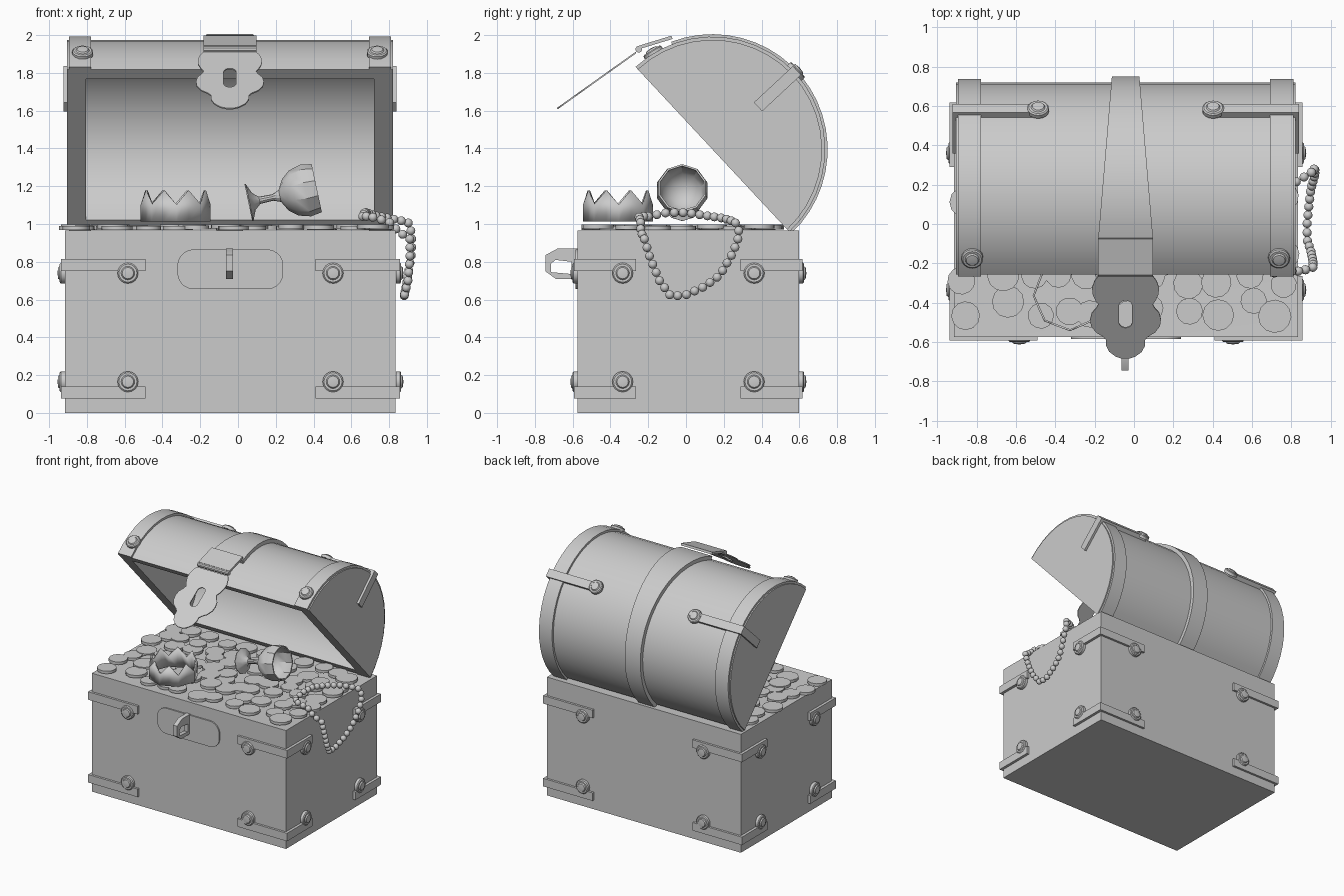
import bpy, bmesh, math, random
from math import sin, cos, pi, radians
from mathutils import Matrix, Vector

random.seed(4)
cube = bpy.data.objects.get("Cube")
if cube:
    bpy.data.objects.remove(cube, do_unlink=True)

GREY = (0.6, 0.6, 0.6, 1)
grey = bpy.data.materials.new("plain_grey")
grey.use_nodes = True
grey.diffuse_color = GREY
grey.node_tree.nodes["Principled BSDF"].inputs["Base Color"].default_value = GREY
made = []
I = Matrix.Identity(4)


def move(x, y, z):
    return Matrix.Translation((x, y, z))


def rot(deg, axis):
    return Matrix.Rotation(radians(deg), 4, axis)


def link(name, mesh):
    mesh.materials.clear()
    mesh.materials.append(grey)
    ob = bpy.data.objects.new(name, mesh)
    bpy.context.collection.objects.link(ob)
    made.append(ob)
    return ob


def finish(name, bm, m=I):
    bmesh.ops.recalc_face_normals(bm, faces=bm.faces)
    bm.transform(m)
    mesh = bpy.data.meshes.new(name)
    bm.to_mesh(mesh)
    bm.free()
    return link(name, mesh)


def box(name, lo, hi, m=I):
    bm = bmesh.new()
    bmesh.ops.create_cube(bm, size=1)
    lo, hi = Vector(lo), Vector(hi)
    for v in bm.verts:
        v.co = (lo + hi) / 2 + v.co * (hi - lo)
    return finish(name, bm, m)


def prism(name, pts, x0, x1, m=I, width=None):
    """Side outline in (y, z) swept along x, optionally with a varying half width."""
    bm = bmesh.new()
    ends = [[bm.verts.new((x, y, z)) for y, z in pts] for x in (x0, x1)]
    bm.faces.new(ends[0])
    bm.faces.new(ends[1])
    n = len(pts)
    for i in range(n):
        j = (i + 1) % n
        bm.faces.new((ends[0][i], ends[0][j], ends[1][j], ends[1][i]))
    if width:
        for v in bm.verts:
            v.co.x *= width(v.co)
    return finish(name, bm, m)


def lathe(name, profile, sides, m=I):
    """Profile of (radius, height) spun around z."""
    bm = bmesh.new()
    vs = [bm.verts.new((r, 0, z)) for r, z in profile]
    es = [bm.edges.new(p) for p in zip(vs, vs[1:])]
    bmesh.ops.spin(bm, geom=vs + es, axis=(0, 0, 1), cent=(0, 0, 0),
                   angle=2 * pi, steps=sides, use_duplicate=False)
    bmesh.ops.remove_doubles(bm, verts=bm.verts, dist=1e-4)
    return finish(name, bm, m)


def plate(name, loops, thick, m):
    """Flat plate from outlines; an inner outline becomes a hole."""
    cu = bpy.data.curves.new(name, 'CURVE')
    cu.dimensions, cu.fill_mode, cu.extrude = '2D', 'BOTH', thick / 2
    for pts in loops:
        sp = cu.splines.new('POLY')
        sp.points.add(len(pts) - 1)
        for p, (x, y) in zip(sp.points, pts):
            p.co = (x, y, 0, 1)
        sp.use_cyclic_u = True
    tmp = bpy.data.objects.new(name + "_outline", cu)
    bpy.context.collection.objects.link(tmp)
    deps = bpy.context.evaluated_depsgraph_get()
    mesh = bpy.data.meshes.new_from_object(tmp.evaluated_get(deps))
    bpy.data.objects.remove(tmp, do_unlink=True)
    mesh.transform(m)
    return link(name, mesh)


def arc(r, a0=0, a1=180, n=22):
    return [(r * cos(radians(a0 + (a1 - a0) * i / n)),
             r * sin(radians(a0 + (a1 - a0) * i / n))) for i in range(n + 1)]


def band(outer, inner, a0=0, a1=180):
    return arc(outer, a0, a1) + arc(inner, a0, a1)[::-1]


def rounded(hx, hy, r, cy=0):
    pts = []
    for i in range(24):
        a = (i + 0.5) * pi / 12
        pts.append((math.copysign(hx - r, cos(a)) + r * cos(a),
                    cy + math.copysign(hy - r, sin(a)) + r * sin(a)))
    return pts


def stud(name, m):
    lathe(name, [(0, -.01), (.055, -.01), (.055, .012), (.048, .018), (.036, .018),
                 (.03, .026), (0, .03)], 16, m)


# Chest body with a shallow recess in its top
CX, CY, HX, HY = -0.04, 0.0125, 0.875, 0.587
bm = bmesh.new()
bmesh.ops.create_cube(bm, size=1)
for v in bm.verts:
    v.co = (CX + v.co.x * 2 * HX, CY + v.co.y * 2 * HY, (v.co.z + .5) * .965)
top = max(bm.faces, key=lambda f: f.calc_center_median().z)
bmesh.ops.inset_region(bm, faces=[top], thickness=0.15)
bmesh.ops.translate(bm, verts=top.verts, vec=(0, 0, -0.01))
finish("chest_body", bm)

# Corner straps and studs on all four sides, upper and lower
for sx in (-1, 1):
    for sy in (-1, 1):
        for z0, zs, level in ((.75, .74, "upper"), (.075, .165, "lower")):
            side = ("left" if sx > 0 else "right") + ("_back_" if sy > 0 else "_front_") + level
            xs = sorted((CX + sx * .45, CX + sx * (HX + .022)))
            ys = sorted((CY + sy * (HY - .01), CY + sy * (HY + .018)))
            box("long_strap_" + side, (xs[0], ys[0], z0), (xs[1], ys[1], z0 + .065))
            xs = sorted((CX + sx * (HX - .01), CX + sx * (HX + .022)))
            ys = sorted((CY + sy * .277, CY + sy * (HY + .018)))
            box("short_strap_" + side, (xs[0], ys[0], z0), (xs[1], ys[1], z0 + .065))
            stud("long_stud_" + side, move(CX + sx * .543, CY + sy * (HY + .008), zs) @ rot(-90 * sy, 'X'))
            stud("short_stud_" + side, move(CX + sx * (HX + .011), CY + sy * .348, zs) @ rot(90 * sx, 'Y'))

# Front lock plate and staple
plate("lock_plate", [rounded(.28, .105, .085)], .02, move(-.04, -.575, .76) @ rot(90, 'X'))
staple = [(-.57, .87), (-.68, .87), (-.745, .835), (-.745, .75), (-.69, .71), (-.57, .71)]
gap = [(-.605, .8), (-.69, .81), (-.715, .79), (-.715, .745), (-.605, .735)]
SIDE = Matrix(((0, 0, 1, 0), (1, 0, 0, 0), (0, 1, 0, 0), (0, 0, 0, 1)))
plate("lock_staple", [staple, gap], .035, move(-.045, 0, 0) @ SIDE)

# Tilted hollow half-round lid
LX = .8625
LID = move(-.0425, .14, 1.395) @ rot(-47, 'X')
prism("lid_shell", band(.58, .51), -LX + .1, LX - .1, LID)
for s, side in ((-1, "right"), (1, "left")):
    prism("lid_end_" + side, arc(.58), s * (LX - .1), s * LX, LID)
    prism("lid_band_" + side, band(.597, .57), s * .735, s * .853, LID)
    # Strap folded over the lid edge, with its stud
    xs = sorted((s * .42, s * (LX + .018)))
    box("lid_strap_top_" + side, (xs[0], -.032, .57), (xs[1], .032, .612), LID)
    xs = sorted((s * (LX - .01), s * (LX + .018)))
    box("lid_strap_end_" + side, (xs[0], -.032, .33), (xs[1], .032, .612), LID)
    stud("lid_strap_stud_" + side, LID @ move(s * .445, 0, .603))
    stud("lid_front_stud_" + side, LID @ rot(78.5, 'X') @ move(s * .78, 0, .597))


# Middle strap widening toward the front
def strap_width(co):
    y = (LID.to_3x3() @ Vector((0, co.y, co.z))).y
    back = co.y > 0 and math.atan2(co.z, co.y) < radians(47)
    return .07 if back else .07 + .07 * min(1, (.61 - y) / .83)


prism("lid_middle_strap", band(.61, .57, 0, 158), -1, 1, LID, strap_width)

# Clasp hinge and hanging hasp with keyhole
box("hasp_hinge_plate", (-.14, -.09, -.009), (.14, .09, .009), move(-.043, -.16, 1.962) @ rot(17, 'X'))
lathe("hasp_hinge_pin", [(0, -.14), (.018, -.14), (.018, .14), (0, .14)], 10,
      move(-.043, -.25, 1.925) @ rot(90, 'Y'))
half = [(0, .14), (.03, .158), (.07, .17), (.11, .168), (.15, .153), (.175, .138), (.2, .15),
        (.23, .172), (.27, .18), (.31, .175), (.35, .15), (.375, .115), (.395, .1), (.43, .1),
        (.47, .083), (.5, .05), (.512, .02)]
outline = [(w, -s) for s, w in half] + [(-w, -s) for s, w in reversed(half)]
plate("hasp", [outline, rounded(.033, .085, .032, -.235)], .008,
      move(-.043, -.265, 1.908) @ rot(35.5, 'X'))

# Loose coins heaped over the top
for i in range(11):
    for j in range(7):
        x = -.83 + i * .158 + random.uniform(-.05, .05)
        y = -.44 + j * .14 + random.uniform(-.035, .05)
        r = random.uniform(.065, .085)
        z = random.choice((.967, .971, .975))
        lathe("coin", [(0, 0), (r, 0), (r, .022), (0, .022)], 12,
              move(min(x, .8), y, z) @ rot(random.uniform(0, 30), 'Z'))

# Eight-pointed crown
bm = bmesh.new()
low, high = [], []
for i in range(16):
    a = i * pi / 8 + radians(24)
    r = .185 if i % 2 else .172
    low.append(bm.verts.new((r * cos(a), r * sin(a), 0)))
    high.append(bm.verts.new((r * cos(a), r * sin(a), .09 if i % 2 else .165)))
for i in range(16):
    j = (i + 1) % 16
    bm.faces.new((low[i], low[j], high[j], high[i]))
crown = finish("crown", bm, move(-.33, -.36, 1.013))
mod = crown.modifiers.new("thickness", 'SOLIDIFY')
mod.thickness = .01

# Goblet lying on its side
lathe("goblet", [(0, 0), (.1, 0), (.1, .006), (.045, .03), (.02, .06), (.017, .13), (.032, .17),
                 (.085, .2), (.122, .245), (.14, .31), (.13, .37), (.12, .37), (.125, .31),
                 (.105, .25), (.06, .21), (0, .195)], 10,
      move(.055, -.02, 1.113) @ rot(78, 'Y'))

# Bead necklace draped over the side
path = [Vector(p) for p in (
    (.66, -.2, 1.04), (.67, -.1, 1.06), (.68, 0, 1.06), (.72, .1, 1.045), (.8, .2, 1.03),
    (.9, .26, 1.01), (.92, .285, .95), (.92, .25, .85), (.9, .18, .73), (.89, .1, .67),
    (.88, 0, .625), (.88, -.08, .617), (.9, -.14, .7), (.91, -.19, .82), (.91, -.22, .92),
    (.85, -.24, .96), (.8, -.24, 1.01), (.7, -.25, 1.04))]
bm = bmesh.new()
walk, step = 0, .047
for a, b in zip(path, path[1:] + path[:1]):
    length = (b - a).length
    while walk < length:
        bmesh.ops.create_uvsphere(bm, u_segments=12, v_segments=8, radius=.0235,
                                  matrix=Matrix.Translation(a.lerp(b, walk / length)))
        walk += step
    walk -= length
finish("bead_necklace", bm)

# Smooth the round parts, keep hard edges
bpy.ops.object.select_all(action='DESELECT')
for ob in made:
    ob.select_set(True)
bpy.context.view_layer.objects.active = made[0]
bpy.ops.object.shade_smooth_by_angle(angle=radians(32))
